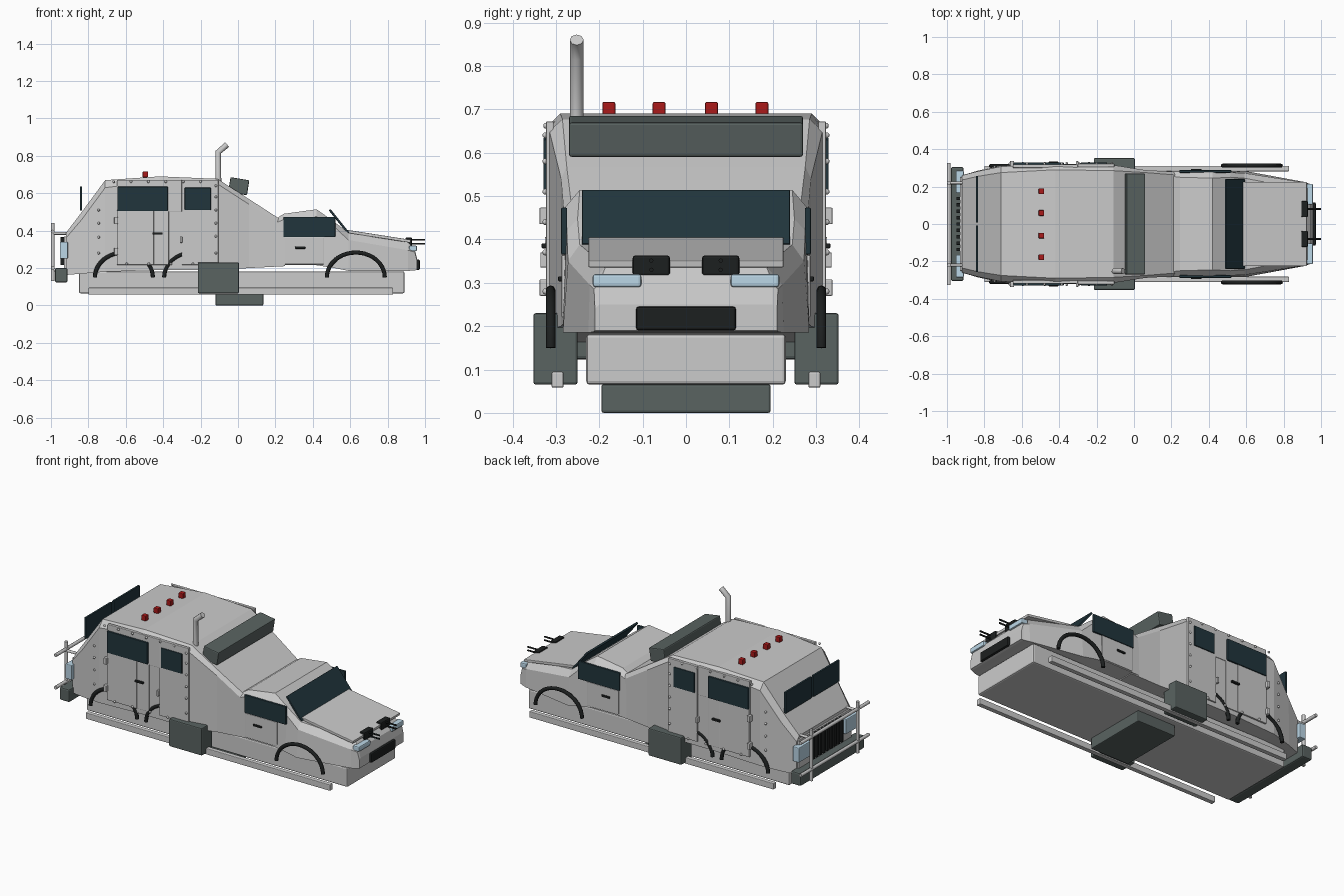
import bpy, bmesh
from math import pi, cos, sin, atan2
from mathutils import Matrix, Vector

def mat(name, c):
    m = bpy.data.materials.new(name)
    m.diffuse_color = (*c, 1)
    return m

DARK = mat("dark_grey", (0.10, 0.125, 0.12))
BLACK = mat("black", (0.012, 0.014, 0.014))
GLASS = mat("glass", (0.015, 0.035, 0.045))
LAMP = mat("lamp", (0.5, 0.68, 0.8))
RED = mat("red", (0.4, 0.01, 0.01))

def finish(name, bm, col=None, mirror=False, bevel=0, smooth=False):
    bmesh.ops.recalc_face_normals(bm, faces=bm.faces)
    me = bpy.data.meshes.new(name)
    for f in bm.faces:
        f.smooth = smooth
    bm.to_mesh(me)
    bm.free()
    ob = bpy.data.objects.new(name, me)
    bpy.context.collection.objects.link(ob)
    if col:
        me.materials.append(col)
    if bevel:
        b = ob.modifiers.new("bevel", 'BEVEL')
        b.width, b.segments, b.limit_method = bevel, 2, 'ANGLE'
    if mirror:
        m = ob.modifiers.new("mirror", 'MIRROR')
        m.use_axis = (False, True, False)
        m.use_mirror_merge = False
    return ob

def box(name, x, y, z, col=None, mirror=False, bevel=0.004, tilt=0):
    """Box from (min, max) ranges, tilted about its own y axis."""
    c = Vector([(a + b) / 2 for a, b in (x, y, z)])
    s = [b - a for a, b in (x, y, z)]
    bm = bmesh.new()
    bmesh.ops.create_cube(bm, size=1, matrix=Matrix.Translation(c)
                          @ Matrix.Rotation(tilt, 4, 'Y') @ Matrix.Diagonal((*s, 1)))
    return finish(name, bm, col, mirror, bevel)

def tube(name, pts, r, col=None, mirror=False):
    """Round rod following a list of points."""
    cu = bpy.data.curves.new(name, 'CURVE')
    cu.dimensions, cu.bevel_depth, cu.bevel_resolution, cu.use_fill_caps = '3D', r, 2, True
    for sgn in ((1, -1) if mirror else (1,)):
        sp = cu.splines.new('POLY')
        sp.points.add(len(pts) - 1)
        for p, q in zip(sp.points, pts):
            p.co = (q[0], q[1] * sgn, q[2], 1)
    ob = bpy.data.objects.new(name, cu)
    bpy.context.collection.objects.link(ob)
    if col:
        cu.materials.append(col)
    return ob

def loft(name, sections):
    """Hull from sections: x, z bottom, z shoulder, z top, half widths bottom/shoulder/top."""
    bm = bmesh.new()
    rings = []
    for x, zb, zs, zt, wb, ws, wt in sections:
        ring = [(x, -wb, zb), (x, -ws, zs), (x, -wt, zt), (x, wt, zt), (x, ws, zs), (x, wb, zb)]
        rings.append([bm.verts.new(p) for p in ring])
    for a, b in zip(rings, rings[1:]):
        for i in range(6):
            j = (i + 1) % 6
            bm.faces.new((a[i], a[j], b[j], b[i]))
    bm.faces.new(rings[0])
    bm.faces.new(rings[-1])
    return finish(name, bm)

# chassis and running gear
box("chassis", (-0.85, 0.89), (-0.23, 0.23), (0.065, 0.182), bevel=0.008)
box("belly_box", (-0.12, 0.135), (-0.195, 0.195), (0, 0.066), DARK, bevel=0.005)
box("side_rail", (-0.80, 0.83), (0.282, 0.31), (0.058, 0.095), mirror=True)
box("side_tank", (-0.215, 0.005), (0.25, 0.352), (0.065, 0.23), DARK, True, 0.006)

# tall rear body
loft("rear_body", [
    (-0.92, 0.163, 0.36, 0.388, 0.26, 0.26, 0.235),
    (-0.835, 0.17, 0.46, 0.50, 0.285, 0.282, 0.255),
    (-0.71, 0.18, 0.63, 0.67, 0.312, 0.308, 0.275),
    (-0.42, 0.19, 0.665, 0.69, 0.315, 0.315, 0.29),
    (-0.11, 0.19, 0.65, 0.677, 0.315, 0.315, 0.285),
    (0.06, 0.20, 0.54, 0.568, 0.288, 0.288, 0.275),
    (0.25, 0.21, 0.42, 0.445, 0.278, 0.278, 0.26)])

# lower front cab and bonnet
loft("front_cab", [
    (0.20, 0.215, 0.44, 0.462, 0.282, 0.28, 0.255),
    (0.245, 0.215, 0.46, 0.49, 0.283, 0.28, 0.25),
    (0.42, 0.215, 0.475, 0.514, 0.284, 0.278, 0.245),
    (0.515, 0.20, 0.42, 0.447, 0.284, 0.275, 0.25),
    (0.59, 0.185, 0.35, 0.388, 0.284, 0.272, 0.245),
    (0.91, 0.185, 0.295, 0.338, 0.225, 0.222, 0.185),
    (0.945, 0.187, 0.285, 0.30, 0.213, 0.212, 0.20),
    (0.957, 0.19, 0.24, 0.25, 0.21, 0.21, 0.20)])
box("bonnet_panel", (0.575, 0.925), (-0.225, 0.225), (0.362, 0.378), tilt=0.155, bevel=0.003)
box("windscreen", (0.46, 0.62), (-0.24, 0.24), (0.443, 0.455), GLASS, tilt=atan2(0.125, 0.1), bevel=0.003)
box("cab_window", (0.243, 0.52), (0.274, 0.288), (0.365, 0.473), GLASS, True, 0.003)
box("cab_door", (0.25, 0.46), (0.275, 0.287), (0.22, 0.364), None, True, 0.003)
box("cab_handle", (0.305, 0.36), (0.285, 0.295), (0.303, 0.315), BLACK, True, 0.003)

# doors, windows, hinges
box("rear_door", (-0.648, -0.45), (0.305, 0.323), (0.217, 0.51), None, True, 0.003)
box("door_pillar", (-0.452, -0.37), (0.305, 0.320), (0.217, 0.51), None, True, 0.003)
box("upper_side_panel", (-0.648, -0.30), (0.30, 0.318), (0.50, 0.672), None, True, 0.003)
box("front_door", (-0.30, -0.105), (0.305, 0.323), (0.217, 0.672), None, True, 0.003)
box("rear_side_window", (-0.645, -0.375), (0.312, 0.329), (0.505, 0.635), GLASS, True, 0.003)
box("front_side_window", (-0.285, -0.145), (0.312, 0.329), (0.51, 0.63), GLASS, True, 0.003)
box("door_handle", (-0.457, -0.403), (0.318, 0.333), (0.379, 0.391), BLACK, True, 0.003)
for i, z in enumerate((0.435, 0.27)):
    box(f"door_hinge_{i}", (-0.662, -0.642), (0.31, 0.338), (z, z + 0.038), None, True, 0.003)
box("door_edge_hinge", (-0.31, -0.298), (0.31, 0.336), (0.335, 0.37), None, True, 0.003)

# rivets round the door frames
bm = bmesh.new()
rivets = [(-0.665 + 0.093 * i, 0.322, 0.662) for i in range(6)]
rivets += [(-0.595 + 0.118 * i, 0.325, 0.222) for i in range(4)]
rivets += [(-0.118, 0.324, z) for z in (0.64, 0.58, 0.51, 0.44, 0.37, 0.28)]
rivets += [(-0.745, 0.305, z) for z in (0.51, 0.44, 0.365, 0.28)]
for p in rivets:
    bmesh.ops.create_uvsphere(bm, u_segments=8, v_segments=6, radius=0.007, matrix=Matrix.Translation(p))
finish("rivets", bm, None, True, smooth=True)

# wheel arches
for name, cx, y in (("front_arch", 0.63, 0.312), ("middle_arch", -0.24, 0.311), ("rear_arch", -0.61, 0.311)):
    tube(name, [(cx + 0.155 * cos(pi * i / 20), y, 0.15 + 0.133 * sin(pi * i / 20))
                for i in range(21)], 0.011, BLACK, True)

# roof pod, marker lights, exhaust
box("roof_pod", (-0.047, 0.055), (-0.27, 0.27), (0.597, 0.678), DARK, tilt=0.16, bevel=0.006)
for i, y in enumerate((-0.178, -0.062, 0.059, 0.175)):
    box(f"marker_light_{i}", (-0.51, -0.48), (y - 0.015, y + 0.015), (0.685, 0.717), RED)
tube("exhaust", [(-0.105, -0.252, 0.6), (-0.105, -0.252, 0.82), (-0.058, -0.252, 0.86)], 0.016)

# nose details and twin guns
box("front_grille", (0.94, 0.972), (-0.115, 0.115), (0.19, 0.245), BLACK, bevel=0.006)
box("headlight", (0.915, 0.957), (0.103, 0.215), (0.29, 0.32), LAMP, True, 0.006)
box("gun_mount", (0.895, 0.93), (0.037, 0.123), (0.315, 0.363), BLACK, True, 0.006)
for i, z in enumerate((0.33, 0.351)):
    tube(f"gun_barrel_{i}", [(0.90, 0.08, z), (1.0, 0.08, z)], 0.005, BLACK, True)

# tail: windows, grille, lamps, bumper, guard frame
box("back_window", (-0.846, -0.833), (0.008, 0.257), (0.508, 0.637), GLASS, True, 0.003)
box("tail_panel", (-0.93, -0.91), (-0.25, 0.25), (0.19, 0.37), bevel=0.003)
for i in range(9):
    y = -0.136 + 0.034 * i
    box(f"tail_grille_bar_{i}", (-0.95, -0.925), (y - 0.009, y + 0.009), (0.215, 0.365), BLACK, bevel=0.002)
box("tail_lamp", (-0.952, -0.91), (0.165, 0.285), (0.25, 0.34), LAMP, True, 0.005)
box("rear_bumper", (-0.978, -0.912), (-0.305, 0.305), (0.123, 0.20), DARK, bevel=0.008)
tube("guard_post", [(-0.99, 0.22, 0.13), (-0.99, 0.22, 0.44)], 0.010, None, True)
for i, z in enumerate((0.395, 0.20)):
    tube(f"guard_rail_{i}", [(-0.99, -0.325, z), (-0.99, 0.325, z)], 0.010)
    tube(f"guard_strut_{i}", [(-0.99, 0.22, z - 0.01), (-0.90, 0.22, z - 0.01)], 0.008, None, True)
